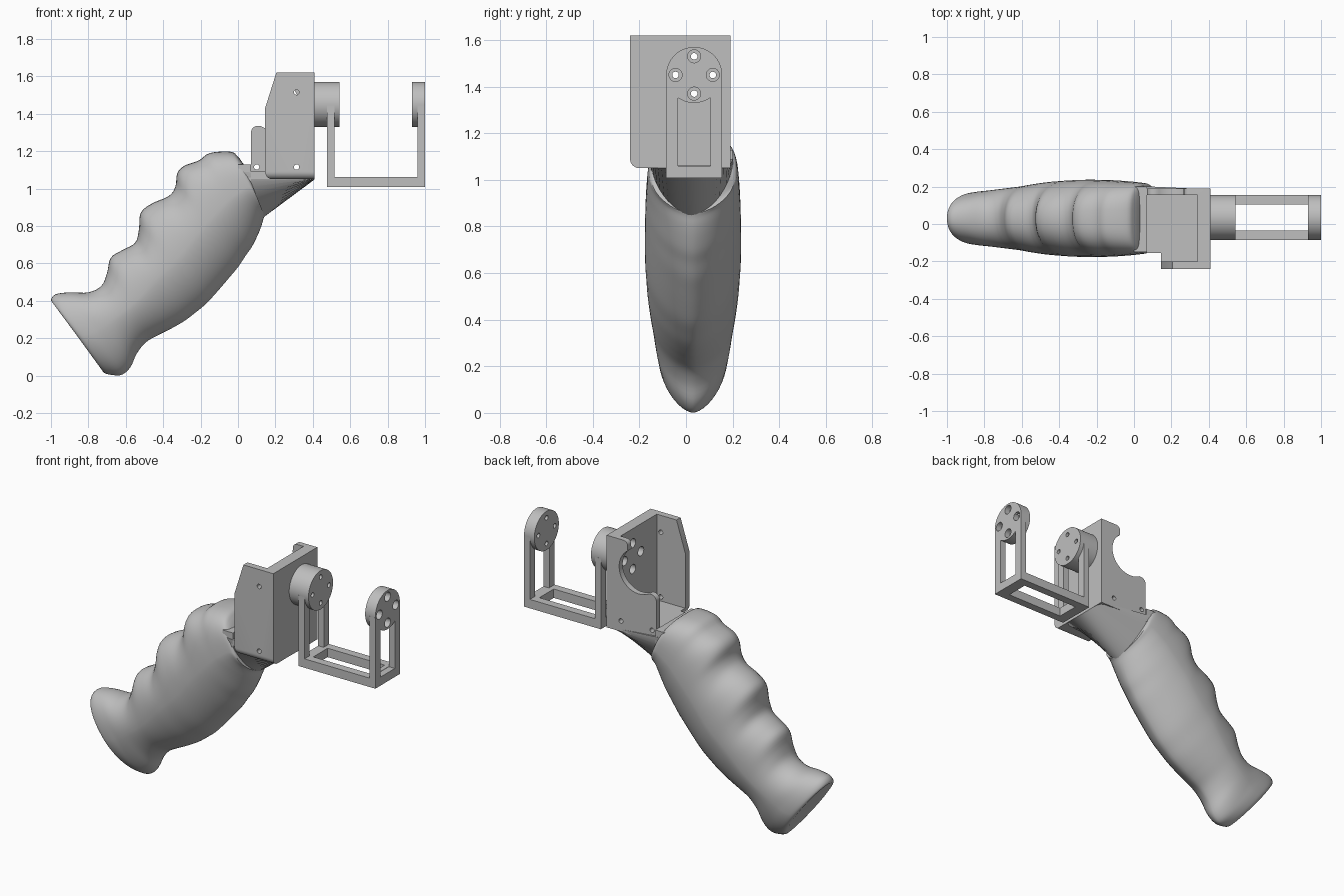
import bpy, bmesh
from math import sin, cos, pi, radians, copysign

cube = bpy.data.objects.get("Cube")
if cube:
    bpy.data.objects.remove(cube, do_unlink=True)

GREY = (0.52, 0.52, 0.52, 1)
grey = bpy.data.materials.new("plain grey")
grey.use_nodes = True
grey.diffuse_color = GREY
grey.node_tree.nodes["Principled BSDF"].inputs["Base Color"].default_value = GREY


def finish(name, bm):
    """Turn a bmesh into a coloured object."""
    bmesh.ops.recalc_face_normals(bm, faces=bm.faces)
    mesh = bpy.data.meshes.new(name)
    bm.to_mesh(mesh)
    bm.free()
    mesh.materials.append(grey)
    ob = bpy.data.objects.new(name, mesh)
    bpy.context.collection.objects.link(ob)
    return ob


def smooth(ob, angle=35):
    bpy.ops.object.select_all(action="DESELECT")
    bpy.context.view_layer.objects.active = ob
    ob.select_set(True)
    bpy.ops.object.shade_smooth_by_angle(angle=radians(angle))


def loft(name, rings):
    """Skin closed rings of equal length and cap both ends."""
    bm = bmesh.new()
    rows = [[bm.verts.new(p) for p in ring] for ring in rings]
    n = len(rows[0])
    for a, b in zip(rows, rows[1:]):
        for i in range(n):
            j = (i + 1) % n
            bm.faces.new((a[i], a[j], b[j], b[i]))
    bm.faces.new(rows[0])
    bm.faces.new(rows[-1])
    return finish(name, bm)


def prism(name, axis, outline, lo, hi):
    """Extrude a 2D outline along an axis."""
    place = {"x": lambda p, t: (t, p[0], p[1]),
             "y": lambda p, t: (p[0], t, p[1]),
             "z": lambda p, t: (p[0], p[1], t)}[axis]
    return loft(name, [[place(p, t) for p in outline] for t in (lo, hi)])


def box(name, x, y, z):
    return prism(name, "z", [(x[0], y[0]), (x[1], y[0]), (x[1], y[1]), (x[0], y[1])], *z)


def arc(cx, cy, r, start, end, n=8):
    angles = [radians(start + (end - start) * i / n) for i in range(n + 1)]
    return [(cx + r * cos(a), cy + r * sin(a)) for a in angles]


def rod(axis, u, v, r, lo, hi, name="cutter", n=48):
    return prism(name, axis, arc(u, v, r, 0, 360, n)[:-1], lo, hi)


def cut(ob, *cutters):
    """Subtract each cutter, then discard it."""
    for cutter in cutters:
        cutter.hide_render = True
        mod = ob.modifiers.new("cut", "BOOLEAN")
        mod.operation, mod.solver, mod.object = "DIFFERENCE", "EXACT", cutter
        bpy.context.view_layer.objects.active = ob
        bpy.ops.object.modifier_apply(modifier=mod.name)
        bpy.data.objects.remove(cutter, do_unlink=True)


# Grip: finger-side x, z, then palm-side x, z, then half width
GRIP_Y = 0.03
SECTIONS = [
    (-.985, .385, -.74, .05, .11), (-1, .405, -.715, .015, .135),
    (-.975, .435, -.67, .003, .145), (-.9, .445, -.62, .005, .151),
    (-.8, .445, -.575, .045, .158), (-.73, .48, -.54, .12, .165),
    (-.7, .55, -.49, .18, .172), (-.68, .63, -.42, .22, .181),
    (-.62, .67, -.36, .25, .189), (-.55, .71, -.29, .29, .196),
    (-.53, .78, -.23, .335, .2), (-.52, .87, -.17, .385, .204),
    (-.46, .92, -.11, .45, .206), (-.37, .96, -.05, .52, .207),
    (-.335, 1.01, 0, .58, .206), (-.325, 1.08, .04, .64, .205),
    (-.29, 1.12, .075, .69, .203), (-.21, 1.15, .105, .75, .2),
    (-.15, 1.19, .125, .8, .197), (-.04, 1.197, .135, .835, .192),
    (0, 1.17, .14, .85, .186), (.03, 1.13, .142, .855, .176)]


def spline(keys, steps):
    """Catmull-Rom samples through the key tuples."""
    out = []
    for i in range(len(keys) - 1):
        a, b, c, d = (keys[max(0, min(len(keys) - 1, i + k))] for k in (-1, 0, 1, 2))
        for s in range(steps):
            t = s / steps
            out.append([q + t / 2 * (r - p + t * (2*p - 5*q + 4*r - e + t * (3*(q - r) + e - p)))
                        for p, q, r, e in zip(a, b, c, d)])
    return out + [list(keys[-1])]


def power(v, e):
    return copysign(abs(v) ** e, v)


def core_line(stations, reach=12):
    """Averaged middle of the sections, so finger dents fade at the sides."""
    mids = [((s[0] + s[2]) / 2, (s[1] + s[3]) / 2) for s in stations]
    core = []
    for i in range(len(mids)):
        k = min(reach, i, len(mids) - 1 - i)
        near = mids[i - k:i + k + 1]
        core.append([sum(m[c] for m in near) / len(near) for c in (0, 1)])
    return core


def grip_ring(section, core, along, n=48):
    """Boxier on the finger side near the top, slightly keeled on the palm side."""
    ux, uz, lx, lz, w = section
    finger_power = 0.92 - 0.35 * max(0, along - 0.6) / 0.4
    ring = []
    for i in range(n):
        a = 2 * pi * i / n
        e, x, z = (finger_power, ux, uz) if sin(a) > 0 else (1.2, lx, lz)
        t = abs(sin(a)) ** e
        ring.append((core[0] + (x - core[0]) * t, GRIP_Y + w * power(cos(a), e),
                     core[1] + (z - core[1]) * t))
    return ring


stations = spline(SECTIONS, 4)
grip = loft("grip", [grip_ring(s, c, i / len(stations))
                     for i, (s, c) in enumerate(zip(stations, core_line(stations)))])
smooth(grip, 50)

# Neck: rounded keel narrowing to the lower edge of the bracket
keel, lip = [], []
STEPS = 24
for i in range(STEPS + 1):
    a = pi * i / STEPS
    depth = sin(a) ** 1.15
    keel.append((.03 + .105 * depth, .025 - .178 * power(cos(a), 1.15), 1.09 - .245 * depth))
    lip.append((.41, .015 - .17 * cos(a), 1.055 - .006 * depth))
smooth(loft("neck", [keel, lip]))
neck_step = box("neck_step", (0, .07), (-.15, .2), (1.04, 1.128))

# Bracket: rounded block hollowed into a three-walled channel
bracket = prism("bracket", "x",
                arc(-.2, 1.09, .04, 180, 270) + [(.19, 1.05), (.19, 1.62), (-.24, 1.62)],
                .07, .41)
front_waste = ([(0, .99), (.185, .99)] + arc(.185, 1.09, .04, 270, 180)
               + [(.145, 1.43), (.205, 1.62), (.205, 1.7), (0, 1.7)])
rear_waste = ([(0, 1.7), (0, 1.3)] + arc(.105, 1.3, .035, 180, 90)
              + arc(.19, 1.45, .135, 238, 416, 24)
              + arc(.295, 1.592, .028, 180, 90) + [(.295, 1.7)])
cut(bracket,
    box("cutter", (0, .34), (-.2, .155), (1.09, 1.7)),
    prism("cutter", "y", front_waste, -.3, -.155),
    prism("cutter", "y", rear_waste, .1, .3),
    rod("y", .313, 1.515, .014, -.3, -.1),
    rod("y", .313, 1.115, .014, -.3, .3),
    rod("y", .1, 1.115, .014, .1, .3))

# Pivot discs, drilled together with the bracket wall
PY, PZ, R = .035, 1.45, .12
motor_disc = rod("x", PY, PZ, R, .41, .542, "motor_disc", 64)
outer_disc = rod("x", PY, PZ, R, .93, 1, "outer_disc", 64)
for k in range(4):
    y, z = PY + .08 * cos(k * pi / 2), PZ + .08 * sin(k * pi / 2)
    for part in (bracket, motor_disc, outer_disc):
        cut(part, rod("x", y, z, .014, .2, 1.2, n=24))
    cut(bracket, rod("x", y, z, .028, .3, .375, n=24))
    cut(outer_disc, rod("x", y, z, .028, .965, 1.1, n=24))

# Yoke: two windowed arms joined by an open base frame
parts = [bracket, motor_disc, outer_disc]
for name, lo, hi in (("inner_yoke_arm", .475, .515), ("outer_yoke_arm", .96, 1)):
    arm = box(name, (lo, hi), (PY - R, PY + R), (1.007, 1.445))
    cut(arm, box("cutter", (0, 2), (PY - .07, PY + .07), (1.06, 1.4)),
        rod("x", PY, PZ, R, 0, 2, n=64))
    parts.append(arm)
base = box("yoke_base", (.515, .96), (PY - R, PY + R), (1.007, 1.062))
cut(base, box("cutter", (.54, .93), (PY - .07, PY + .07), (.9, 1.2)))
parts.append(base)
for part in parts:
    smooth(part)
